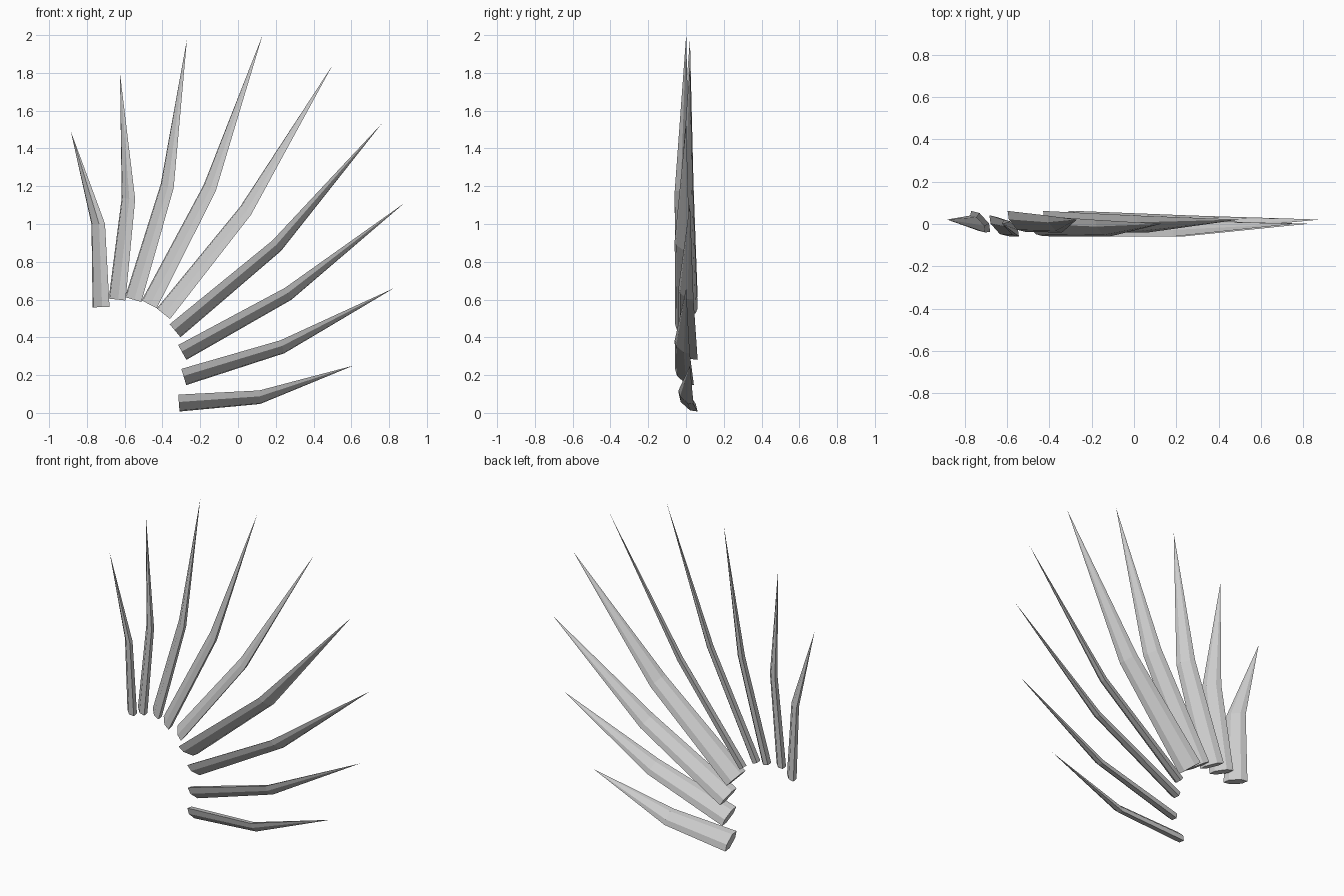
import bpy, bmesh, math
from mathutils import Vector

cube = bpy.data.objects.get("Cube")
if cube:
    bpy.data.objects.remove(cube, do_unlink=True)

# Single pale grey material
grey = bpy.data.materials.new("pale_grey")
grey.use_nodes = True
colour = (0.6, 0.6, 0.6, 1)
grey.diffuse_color = colour
grey.node_tree.nodes["Principled BSDF"].inputs["Base Color"].default_value = colour

LONG, THIN = 0.067, 0.026      # half sizes of the flattened hexagonal section
TWIST = math.radians(48)       # turn of the blade about its own length


def hex_ring(bm, centre, across, scale):
    """Flattened hexagon with its long axis along 'across' tipped towards the front."""
    front = Vector((0, -1, 0))
    wide = across * math.cos(TWIST) + front * math.sin(TWIST)
    flat = front * math.cos(TWIST) - across * math.sin(TWIST)
    ring = []
    for k in range(6):
        a = k * math.pi / 3
        offset = wide * LONG * math.cos(a) + flat * THIN * math.sin(a)
        ring.append(bm.verts.new(centre + offset * scale))
    return ring


def spike(name, base, bend, tip, layer, side):
    """Blade with a root ring, a smaller ring at the bend and a pointed tip."""
    root = Vector((base[0], layer + 0.012, base[1]))
    knee = Vector((bend[0], layer, bend[1]))
    point = Vector((tip[0], layer + 0.021, tip[1]))
    along = Vector((knee.x - root.x, 0, knee.z - root.z)).normalized()
    across = Vector((along.z, 0, -along.x)) * side
    bm = bmesh.new()
    low = hex_ring(bm, root, across, 1)
    mid = hex_ring(bm, knee, across, 0.8)
    end = bm.verts.new(point)
    bm.faces.new(low)
    for k in range(6):
        n = (k + 1) % 6
        bm.faces.new((low[k], low[n], mid[n], mid[k]))
        bm.faces.new((mid[k], mid[n], end))
    bmesh.ops.recalc_face_normals(bm, faces=bm.faces)
    mesh = bpy.data.meshes.new(name)
    bm.to_mesh(mesh)
    bm.free()
    mesh.materials.append(grey)
    bpy.context.collection.objects.link(bpy.data.objects.new(name, mesh))


# Fan of blades: root, bend and tip as (x, z)
fan = [
    ((-.725, .56), (-.74, 1), (-.885, 1.49)),
    ((-.64, .6), (-.58, 1.135), (-.625, 1.8)),
    ((-.555, .6), (-.375, 1.2), (-.27, 1.98)),
    ((-.47, .575), (-.15, 1.19), (.13, 2)),
    ((-.395, .525), (.04, 1.07), (.5, 1.84)),
    ((-.333, .435), (.205, .885), (.76, 1.53)),
    ((-.295, .32), (.265, .63), (.88, 1.11)),
    ((-.287, .19), (.235, .35), (.825, .66)),
    ((-.313, .052), (.115, .083), (.61, .25)),
]
for i, (base, bend, tip) in enumerate(fan):
    layer = 0 if i % 2 == 0 else -0.02    # alternate blades sit further forward
    side = 1 if i < 5 else -1             # lower blades twist the other way
    spike(f"fan_blade_{i + 1}", base, bend, tip, layer, side)
